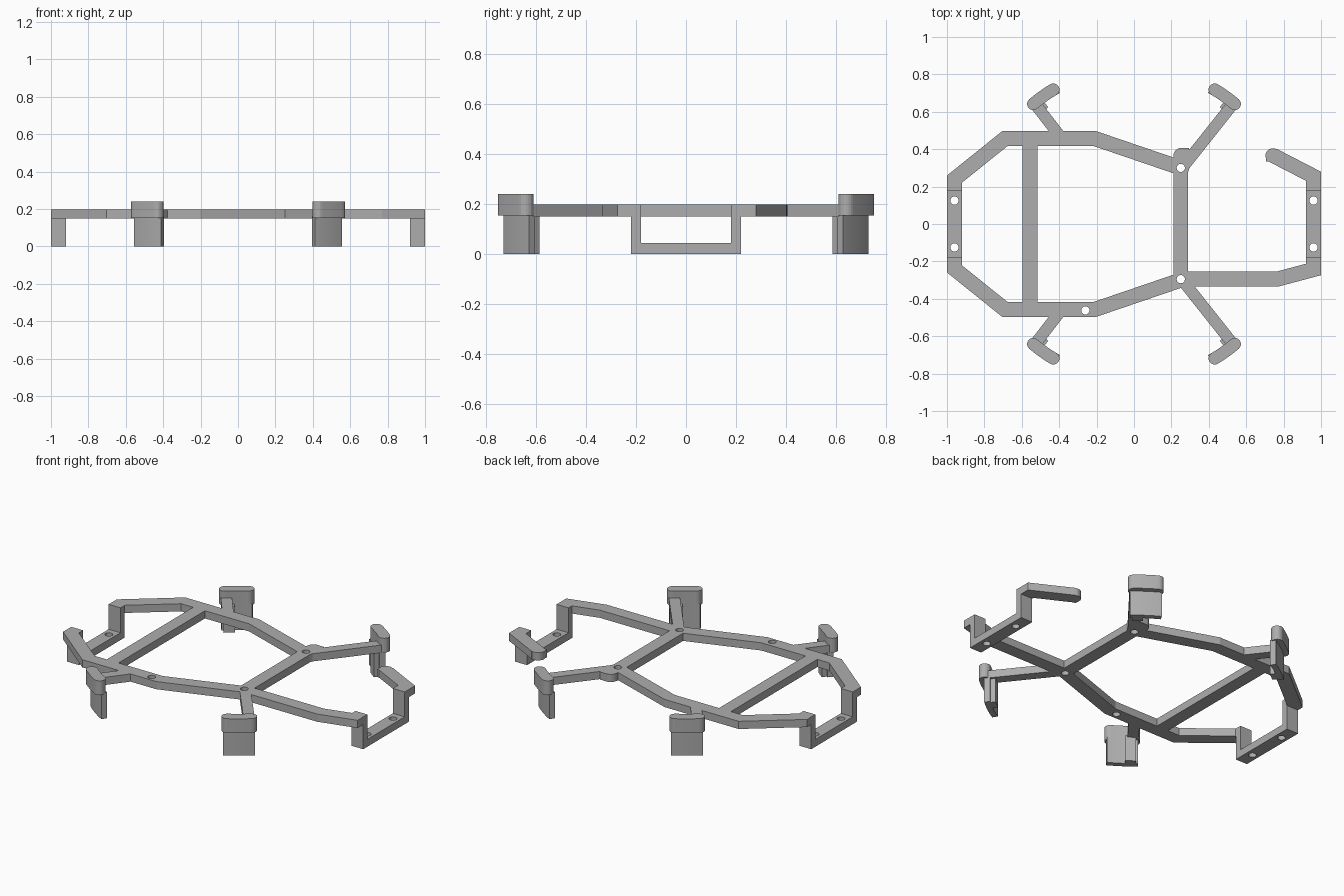
import bpy, bmesh, math
from mathutils import Vector

if "Cube" in bpy.data.objects:
    bpy.data.objects.remove(bpy.data.objects["Cube"])

BAR_Z = (0.15, 0.197)
BAR_W = 0.08
ARM_W = 0.062
SIDE_X = 0.96

grey = bpy.data.materials.new("plain grey")
colour = (0.42, 0.42, 0.42, 1)
grey.diffuse_color = colour
grey.use_nodes = True
grey.node_tree.nodes["Principled BSDF"].inputs["Base Color"].default_value = colour


def prism(name, outline, low, high, place=lambda a, b, c: (a, b, c)):
    """Extrude a closed 2D outline between two levels."""
    bm = bmesh.new()
    base = bm.faces.new([bm.verts.new(place(a, b, low)) for a, b in outline])
    top = bmesh.ops.extrude_face_region(bm, geom=[base])["geom"]
    shift = Vector(place(0, 0, high)) - Vector(place(0, 0, low))
    bmesh.ops.translate(bm, vec=shift, verts=[g for g in top if isinstance(g, bmesh.types.BMVert)])
    bmesh.ops.recalc_face_normals(bm, faces=bm.faces)
    mesh = bpy.data.meshes.new(name)
    bm.to_mesh(mesh)
    bm.free()
    mesh.materials.append(grey)
    obj = bpy.data.objects.new(name, mesh)
    bpy.context.scene.collection.objects.link(obj)
    return obj


def arc(cx, cy, r, start, end, n):
    steps = [math.radians(start + (end - start) * i / n) for i in range(n + 1)]
    return [(cx + r * math.cos(t), cy + r * math.sin(t)) for t in steps]


def disc(cx, cy, r):
    return arc(cx, cy, r, 0, 345, 23)


def strip(path, width):
    """Outline of a constant-width bar with mitred corners."""
    pts = [Vector(p) for p in path]
    left, right = [], []
    for i, p in enumerate(pts):
        dirs = []
        if i > 0:
            dirs.append((p - pts[i - 1]).normalized())
        if i < len(pts) - 1:
            dirs.append((pts[i + 1] - p).normalized())
        normals = [Vector((-d.y, d.x)) for d in dirs]
        mitre = sum(normals, Vector((0, 0))).normalized()
        offset = mitre * (width / 2 / mitre.dot(normals[0]))
        left.append(tuple(p + offset))
        right.append(tuple(p - offset))
    return left + right[::-1]


def flip(points, sy):
    return [(x, y * sy) for x, y in points]


parts = []


def bar(name, path, width=BAR_W):
    parts.append(prism(name, strip(path, width), *BAR_Z))


# Long side rails, mirrored front to back
rail = [(-SIDE_X, 0.18), (-SIDE_X, 0.24), (-0.69, 0.457), (-0.21, 0.457), (0.25, 0.30)]
for label, s in (("back", 1), ("front", -1)):
    bar(label + "_rail", flip(rail, s))

# Cross bars
bar("right_cross_bar", [(-0.555, -0.457), (-0.555, 0.457)])
bar("left_cross_bar", [(0.25, -0.30), (0.25, 0.365)])

# Front link to the left bracket, and the open hook behind it
bar("front_link", [(0.25, -0.295), (0.765, -0.295), (SIDE_X, -0.243), (SIDE_X, -0.18)])
bar("open_hook", [(SIDE_X, 0.18), (SIDE_X, 0.255), (0.745, 0.366)])
parts.append(prism("hook_tip", disc(0.742, 0.366, 0.039), *BAR_Z))
parts.append(prism("hook_lip", strip([(0.732, 0.335), (0.732, 0.366)], 0.055), *BAR_Z))

# Rounded joints around the screw holes
parts.append(prism("back_joint", disc(0.25, 0.30, 0.045), *BAR_Z))
parts.append(prism("back_joint_knob", disc(0.253, 0.365, 0.042), *BAR_Z))
parts.append(prism("back_joint_web", strip([(0.27, 0.33), (0.27, 0.407)], 0.05), *BAR_Z))
parts.append(prism("front_joint", disc(0.25, -0.295, 0.045), *BAR_Z))

# Dropped U-shaped side brackets
bracket = [(-0.22, BAR_Z[1]), (-0.22, 0), (0.22, 0), (0.22, BAR_Z[1]),
           (0.18, BAR_Z[1]), (0.18, 0.045), (-0.18, 0.045), (-0.18, BAR_Z[1])]
for label, s in (("left", 1), ("right", -1)):
    parts.append(prism(label + "_bracket", bracket, s * 0.92, s * 1.0, lambda a, b, c: (c, a, b)))

# Arms with curved grip pads in all four corners
PAD_R, CAP = 0.838, 0.033
START, END = 50, 59
pad = arc(0, 0, PAD_R + CAP, START, END, 10)
for angle, turn in ((END, 0), (START, 180)):
    t = math.radians(angle)
    cx, cy = PAD_R * math.cos(t), PAD_R * math.sin(t)
    pad += arc(cx, cy, CAP, angle + turn, angle + turn + 180, 10)[1:-1]
    if turn == 0:
        pad += arc(0, 0, PAD_R - CAP, END, START, 10)
wall = arc(0, 0, PAD_R, 48.5, 60.6, 12) + arc(0, 0, PAD_R - CAP, 60.6, 48.5, 12)
arms = {"left": [(0.25, 0.29), (0.52, 0.63)], "right": [(0.40, 0.475), (0.52, 0.63)]}
rib = strip([(0.483, 0.605), (0.51, 0.64)], ARM_W)

for depth, sy in (("back", 1), ("front", -1)):
    for side, sx in (("left", 1), ("right", -1)):
        def mirrored(points):
            return [(x * sx, y * sy) for x, y in points]
        tag = depth + "_" + side
        bar(tag + "_arm", mirrored(arms[side]), ARM_W)
        prism(tag + "_grip_pad", mirrored(pad), 0.153, 0.24)
        prism(tag + "_grip_wall", mirrored(wall), 0, 0.16)
        prism(tag + "_grip_rib", mirrored(rib), 0, 0.16)

# Screw holes
holes = [(sx * SIDE_X, sy * 0.125) for sx in (1, -1) for sy in (1, -1)]
holes += [(0.25, 0.30), (0.25, -0.295), (-0.26, -0.462)]
cutters = bpy.data.collections.new("hole_cutters")
bpy.context.scene.collection.children.link(cutters)
for x, y in holes:
    cutter = prism("hole_cutter", disc(x, y, 0.022), -0.1, 0.3)
    bpy.context.scene.collection.objects.unlink(cutter)
    cutters.objects.link(cutter)
for part in parts:
    cut = part.modifiers.new("holes", 'BOOLEAN')
    cut.operand_type = 'COLLECTION'
    cut.collection = cutters
    cut.operation = 'DIFFERENCE'
    cut.solver = 'EXACT'

# Apply the cuts, then discard the cutters
bpy.context.view_layer.update()
graph = bpy.context.evaluated_depsgraph_get()
meshes = [bpy.data.meshes.new_from_object(p.evaluated_get(graph)) for p in parts]
for part, mesh in zip(parts, meshes):
    part.modifiers.clear()
    part.data = mesh
for cutter in list(cutters.objects):
    bpy.data.objects.remove(cutter)
bpy.data.collections.remove(cutters)
